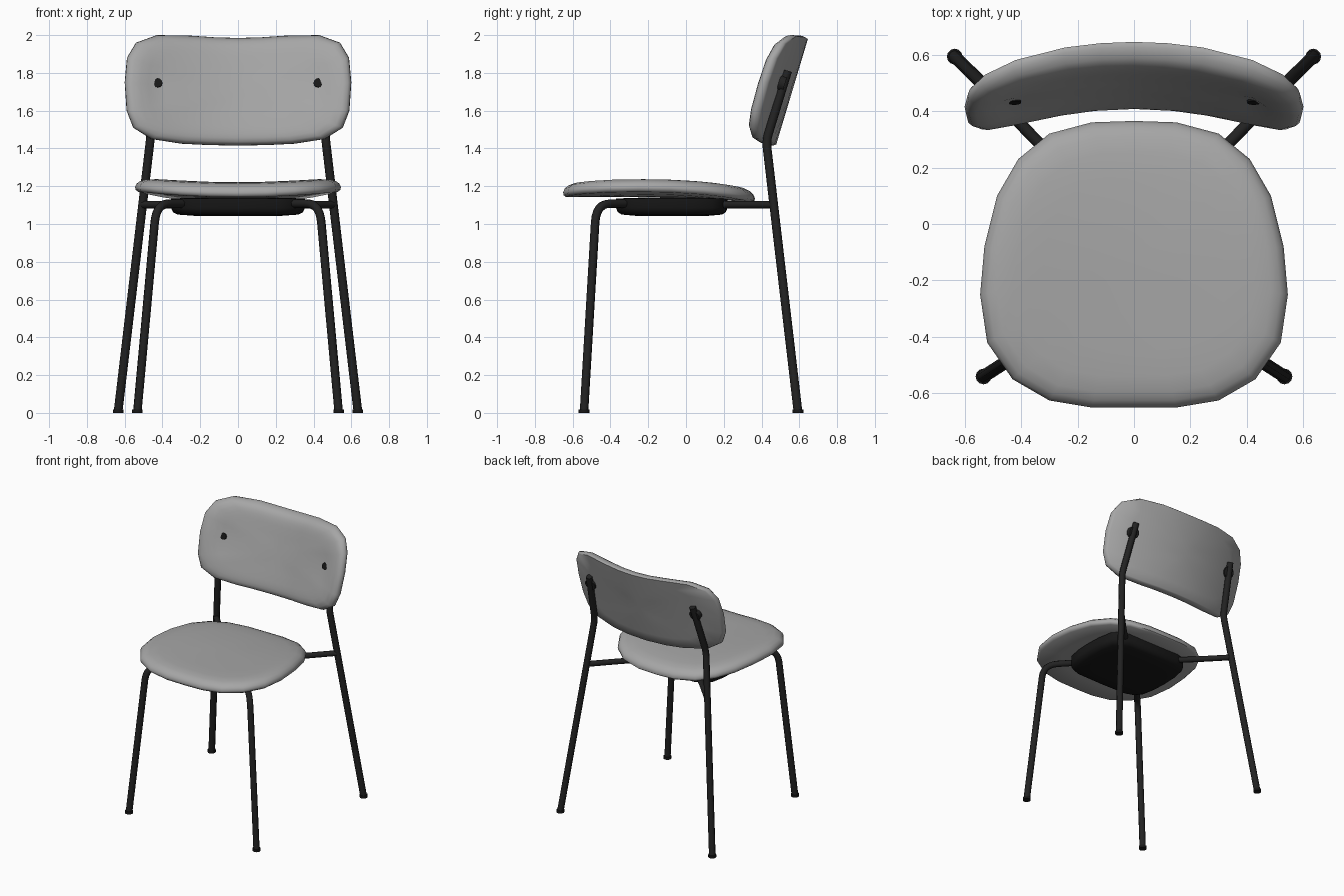
import bpy, bmesh, math
from mathutils import Vector

cube = bpy.data.objects.get("Cube")
if cube:
    bpy.data.objects.remove(cube)


def material(name, value):
    m = bpy.data.materials.new(name)
    m.use_nodes = True
    color = (value, value, value, 1)
    m.diffuse_color = color
    bsdf = m.node_tree.nodes["Principled BSDF"]
    bsdf.inputs["Base Color"].default_value = color
    bsdf.inputs["Roughness"].default_value = 0.7
    return m


fabric = material("grey fabric", 0.38)
metal = material("black metal", 0.016)
plastic = material("black plastic", 0.009)


def add_mesh(name, mesh, mat, angle=45):
    mesh.materials.clear()
    mesh.materials.append(mat)
    obj = bpy.data.objects.new(name, mesh)
    bpy.context.collection.objects.link(obj)
    bpy.ops.object.select_all(action="DESELECT")
    obj.select_set(True)
    bpy.context.view_layer.objects.active = obj
    bpy.ops.object.shade_smooth_by_angle(angle=math.radians(angle))
    return obj


def finish(name, bm, mat, angle=45):
    bmesh.ops.recalc_face_normals(bm, faces=bm.faces)
    mesh = bpy.data.meshes.new(name)
    bm.to_mesh(mesh)
    bm.free()
    return add_mesh(name, mesh, mat, angle)


def loft(name, half, center, levels, place, mat, angle=45):
    """Stack scaled copies of a mirrored outline; place() maps (u, v, t) to 3D."""
    outline = half + [(-u, v) for u, v in reversed(half) if u > 0]
    bm = bmesh.new()
    rings = []
    for scale, t in levels:
        rings.append([bm.verts.new(place(u * scale, center + (v - center) * scale, t))
                      for u, v in outline])
    n = len(outline)
    for a, b in zip(rings, rings[1:]):
        for i in range(n):
            j = (i + 1) % n
            bm.faces.new((a[i], a[j], b[j], b[i]))
    for ring, (scale, t) in ((rings[0], levels[0]), (rings[-1], levels[-1])):
        tip = bm.verts.new(place(0, center, t))
        for i in range(n):
            bm.faces.new((ring[i], ring[(i + 1) % n], tip))
    return finish(name, bm, mat, angle)


def fillet(points, radius, steps=6):
    """Round the inner corners of a path."""
    pts = [Vector(p) for p in points]
    path = [pts[0]]
    for a, b, c in zip(pts, pts[1:], pts[2:]):
        p = b + (a - b).normalized() * radius
        q = b + (c - b).normalized() * radius
        for i in range(steps + 1):
            s = i / steps
            path.append(p * (1 - s) ** 2 + b * 2 * s * (1 - s) + q * s ** 2)
    return path + [pts[-1]]


def tube(name, points, radius, bend=0.1):
    path = fillet(points, bend)
    curve = bpy.data.curves.new(name, "CURVE")
    curve.dimensions = "3D"
    curve.bevel_depth = radius
    curve.bevel_resolution = 2
    curve.use_fill_caps = True
    spline = curve.splines.new("POLY")
    spline.points.add(len(path) - 1)
    for point, co in zip(spline.points, path):
        point.co = (*co, 1)
    helper = bpy.data.objects.new(name + "_path", curve)
    mesh = bpy.data.meshes.new_from_object(helper)
    bpy.data.objects.remove(helper)
    return add_mesh(name, mesh, metal, 50)


def disc(name, location, radius, depth, tilt, mat):
    """Short cylinder; tilt turns its axis about x."""
    bm = bmesh.new()
    bmesh.ops.create_cone(bm, cap_ends=True, segments=12, radius1=radius,
                          radius2=radius, depth=depth)
    obj = finish(name, bm, mat)
    obj.location = location
    obj.rotation_euler = (tilt, 0, 0)
    return obj


# Seat cushion: raised sides, drooping rear
seat_outline = [(0, 0.365), (0.15, 0.36), (0.3, 0.32), (0.41, 0.23), (0.485, 0.1),
                (0.53, -0.08), (0.545, -0.25), (0.52, -0.42), (0.43, -0.55),
                (0.3, -0.625), (0.15, -0.65), (0, -0.65)]


def place_seat(x, y, t):
    droop = 0.03 * (max(0, y + 0.2) / 0.56) ** 2
    return (x, y, 1.142 + 0.1 * x * x - droop + t)


loft("seat_cushion", seat_outline, -0.14,
     [(0.3, 0), (0.7, 0), (0.97, 0), (0.995, 0.01), (1, 0.024), (0.985, 0.043),
      (0.95, 0.059), (0.89, 0.071), (0.78, 0.077), (0.6, 0.079), (0.3, 0.079)],
     place_seat, fabric)

# Backrest cushion: curved around the sitter, tilted back, with button dimples
back_outline = [(0, 1.415), (0.16, 1.418), (0.3, 1.425), (0.46, 1.45), (0.555, 1.51),
                (0.59, 1.6), (0.6, 1.75), (0.588, 1.88), (0.54, 1.96), (0.43, 2.0),
                (0.25, 1.997), (0.12, 1.988), (0, 1.985)]
BUTTON_X, BUTTON_Z = 0.425, 1.745


def place_back(x, z, t):
    gap = (abs(x) - BUTTON_X) ** 2 + (z - BUTTON_Z) ** 2
    dent = 0.02 * math.exp(-gap / 0.003) if t > 0.05 else 0
    return (x, 0.476 + 0.3 * (z - 1.415) - 0.39 * x * x - t + dent, z)


loft("backrest_cushion", back_outline, 1.71,
     [(0.25, 0), (0.5, 0), (0.75, 0), (0.975, 0), (0.99, 0.006), (1, 0.02), (0.995, 0.038),
      (0.97, 0.058), (0.93, 0.072), (0.86, 0.081), (0.79, 0.085), (0.72, 0.087),
      (0.65, 0.088), (0.45, 0.088), (0.25, 0.088)],
     place_back, fabric)

# Support pan under the seat
pan_outline = [(0, 0.22), (0.22, 0.215), (0.29, 0.19), (0.33, 0.14), (0.35, 0.04),
               (0.355, -0.075), (0.35, -0.19), (0.33, -0.29), (0.29, -0.34),
               (0.22, -0.365), (0, -0.37)]
loft("seat_pan", pan_outline, -0.075,
     [(0.5, 1.14), (1, 1.135), (1, 1.085), (0.97, 1.063), (0.9, 1.05), (0.6, 1.042)],
     lambda x, y, t: (x, y, t), plastic)

# Legs, rails, feet and fixings, mirrored left and right
for side, s in (("left", 1), ("right", -1)):
    tube(f"front_leg_{side}",
         [(s * 0.533, -0.54, 0.005), (s * 0.432, -0.475, 1.108), (s * 0.2, -0.22, 1.108)],
         0.023)
    tube(f"back_leg_{side}",
         [(s * 0.635, 0.593, 0.005), (s * 0.465, 0.425, 1.44), (s * 0.432, 0.538, 1.81)],
         0.023, 0.04)
    tube(f"back_rail_{side}",
         [(s * 0.505, 0.462, 1.102), (s * 0.35, 0.3, 1.102), (s * 0.15, 0.1, 1.102)],
         0.021, 0.03)
    disc(f"front_foot_{side}", (s * 0.533, -0.54, 0.009), 0.028, 0.018, 0, plastic)
    disc(f"back_foot_{side}", (s * 0.635, 0.593, 0.009), 0.028, 0.018, 0, plastic)
    tilt = math.radians(73)
    disc(f"back_mount_{side}", (s * 0.435, 0.507, BUTTON_Z), 0.042, 0.034, tilt, metal)
    surface = place_back(s * BUTTON_X, BUTTON_Z, 0.088)
    disc(f"button_{side}", (surface[0], surface[1] + 0.004, BUTTON_Z), 0.025, 0.024, tilt, plastic)
